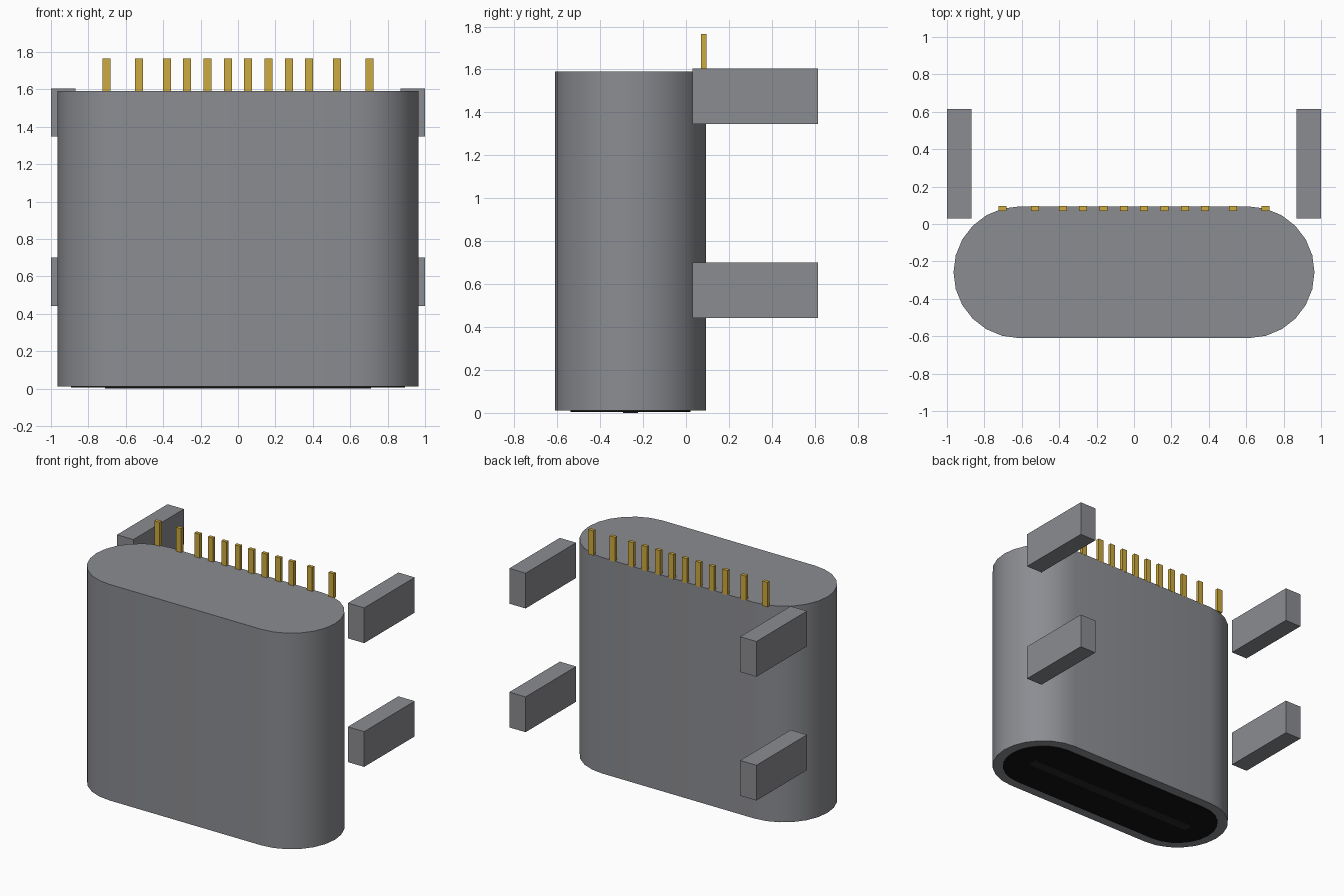
import bpy, bmesh, math

cube = bpy.data.objects.get("Cube")
if cube:
    bpy.data.objects.remove(cube, do_unlink=True)


def material(name, rgb):
    m = bpy.data.materials.new(name)
    m.use_nodes = True
    m.diffuse_color = (*rgb, 1)
    m.node_tree.nodes["Principled BSDF"].inputs["Base Color"].default_value = (*rgb, 1)
    return m


STEEL = material("steel grey", (0.26, 0.265, 0.285))
GOLD = material("contact gold", (0.61, 0.40, 0.05))
BLACK = material("socket black", (0.006, 0.006, 0.006))
CHARCOAL = material("tongue charcoal", (0.02, 0.02, 0.02))


def finish(bm, name, mat, smooth=False):
    bmesh.ops.recalc_face_normals(bm, faces=bm.faces)
    mesh = bpy.data.meshes.new(name)
    bm.to_mesh(mesh)
    bm.free()
    mesh.materials.append(mat)
    obj = bpy.data.objects.new(name, mesh)
    bpy.context.collection.objects.link(obj)
    if smooth:
        bpy.ops.object.select_all(action='DESELECT')
        bpy.context.view_layer.objects.active = obj
        obj.select_set(True)
        bpy.ops.object.shade_smooth_by_angle(angle=math.radians(30))
    return obj


def box(name, mat, x, y, z):
    """Box from (min, max) pairs on each axis."""
    bm = bmesh.new()
    bmesh.ops.create_cube(bm, size=1)
    for v in bm.verts:
        v.co = [(lo + hi) / 2 + c * (hi - lo) for c, (lo, hi) in zip(v.co, (x, y, z))]
    return finish(bm, name, mat)


def stadium(name, mat, radius, z0, z1, half_flat=0.613, cy=-0.258, steps=12):
    """Upright prism with two straight sides and two round ends."""
    bm = bmesh.new()
    ring = []
    for side, start in ((1, -90), (-1, 90)):
        for i in range(steps + 1):
            a = math.radians(start + 180 * i / steps)
            ring.append(bm.verts.new((side * half_flat + radius * math.cos(a),
                                      cy + radius * math.sin(a), z0)))
    base = bm.faces.new(ring)
    top = bmesh.ops.extrude_face_region(bm, geom=[base], use_keep_orig=True)["geom"]
    for v in top:
        if isinstance(v, bmesh.types.BMVert):
            v.co.z = z1
    return finish(bm, name, mat, smooth=True)


# Metal shell, with the dark socket mouth and tongue on its underside
stadium("shell", STEEL, 0.352, 0.01, 1.59)
stadium("socket_mouth", BLACK, 0.28, 0.005, 0.012)
box("socket_tongue", CHARCOAL, (-0.712, 0.712), (-0.293, -0.223), (0, 0.008))

# Mounting tabs, two on each side
for level, z in (("upper", (1.347, 1.605)), ("lower", (0.442, 0.70))):
    box(f"{level}_tab_left", STEEL, (0.868, 1.0), (0.03, 0.614), z)
    box(f"{level}_tab_right", STEEL, (-1.0, -0.868), (0.03, 0.614), z)

# Contact pins along the back of the top
for i, px in enumerate((0.054, 0.163, 0.272, 0.38, 0.53, 0.704), 1):
    for side, s in (("left", 1), ("right", -1)):
        box(f"pin_{side}_{i}", GOLD, (s * px - 0.021, s * px + 0.021),
            (0.07, 0.095), (1.585, 1.765))
